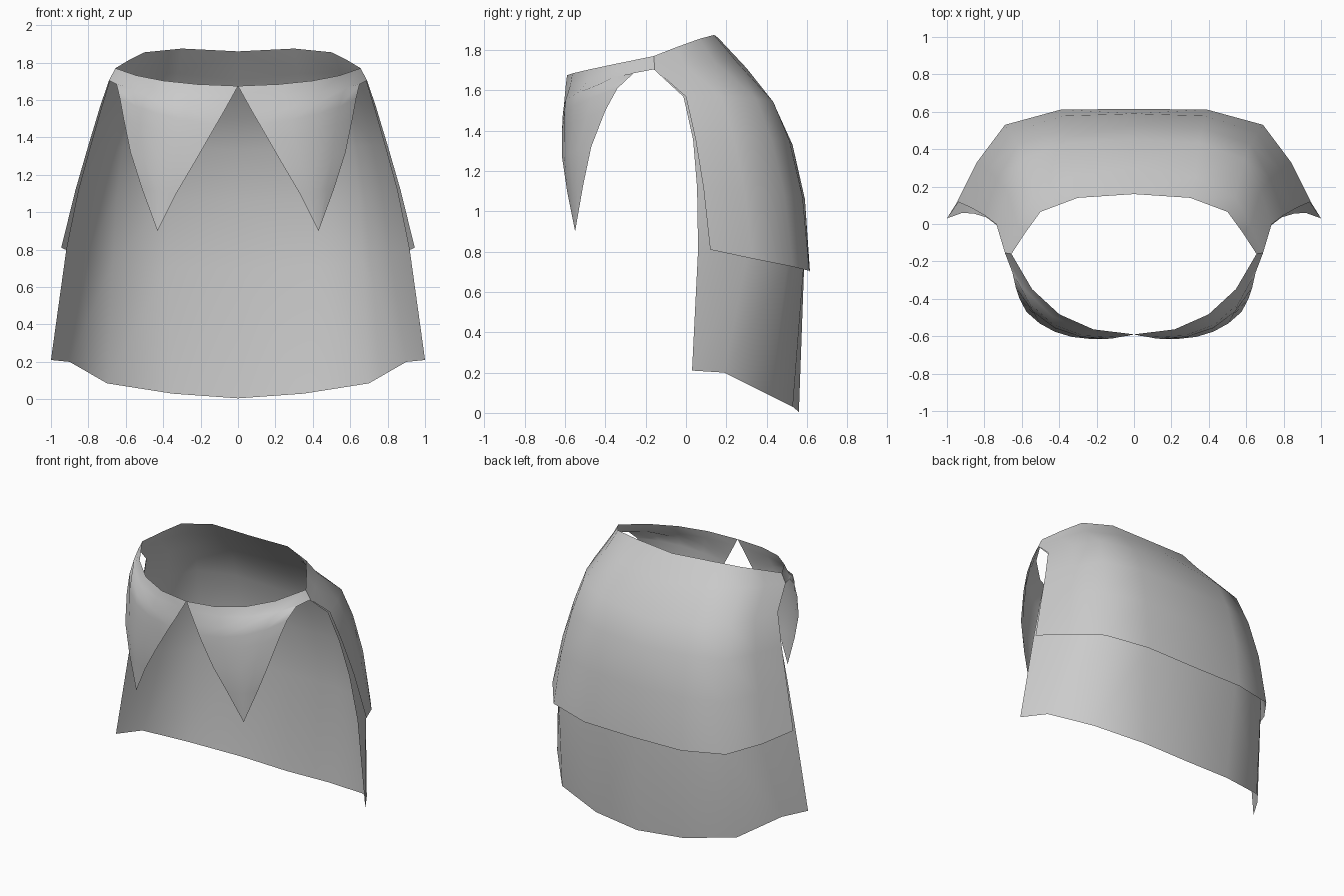
import bpy
from mathutils import Vector

if "Cube" in bpy.data.objects:
    bpy.data.objects.remove(bpy.data.objects["Cube"])

cloth = bpy.data.materials.new("light grey cloth")
cloth.diffuse_color = (0.6, 0.6, 0.6, 1)
cloth.use_nodes = True
cloth.node_tree.nodes["Principled BSDF"].inputs["Base Color"].default_value = cloth.diffuse_color


def sheet(name, rows):
    """Skin rows of points, mirror the half across x and shade it smooth."""
    n = len(rows[0])
    verts = [p for row in rows for p in row]
    faces = [(r * n + c, r * n + c + 1, (r + 1) * n + c + 1, (r + 1) * n + c)
             for r in range(len(rows) - 1) for c in range(n - 1)]
    mesh = bpy.data.meshes.new(name)
    mesh.from_pydata(verts, [], faces)
    mesh.materials.append(cloth)
    ob = bpy.data.objects.new(name, mesh)
    bpy.context.collection.objects.link(ob)
    mod = ob.modifiers.new("mirror", 'MIRROR')
    mod.merge_threshold = 0.002
    weld = ob.modifiers.new("weld", 'WELD')
    weld.merge_threshold = 0.0005
    for o in bpy.context.selected_objects:
        o.select_set(False)
    ob.select_set(True)
    bpy.context.view_layer.objects.active = ob
    bpy.ops.object.shade_smooth_by_angle(angle=1.0)
    return ob


def lerp(a, b, t):
    return a + (b - a) * t


# Neckline and hems, from the centre back round to the arm opening
neck = [(0, .16, 1.86), (.30, .14, 1.875), (.5, .065, 1.855), (.58, -.045, 1.815), (.655, -.16, 1.77)]
short_hem = [(0, .615, .70), (.39, .612, .705), (.69, .53, .725), (.84, .33, .765), (.945, .12, .81)]
long_hem = [(0, .56, .005), (.35, .53, .03), (.7, .42, .085), (.9, .19, .20), (1.0, .03, .21)]

# Shoulder curve: share of the way (x, y, z) from neck to hem, at centre back and at the arm
back_curve = [(0, 0, 0), (.31, .31, .13), (.64, .64, .31), (.81, .81, .457), (.945, .945, .69), (1, 1, 1)]
arm_curve = [(0, 0, 0), (.12, .02, .068), (.28, .57, .21), (.5, .74, .43), (.74, .88, .68), (1, 1, 1)]

upper = []
for b, a in zip(back_curve, arm_curve):
    row = []
    for c in range(5):
        share = [lerp(b[k], a[k], c / 4) for k in range(3)]
        row.append(Vector([lerp(neck[c][k], short_hem[c][k], share[k]) for k in range(3)]))
    upper.append(row)
sheet("upper_cape", upper)

# Long cape hangs just inside the short one
lower = []
for r, row in enumerate(upper):
    inset = (0, .006, .012, .015, .018, .03)[r]
    new = []
    for c, p in enumerate(row):
        q = p - Vector((p.x * inset, inset, 0))
        if c == 4 and r > 2:
            q.y = (.035, .055, .06)[r - 3]
        new.append(q)
    lower.append(new)
lower.append([Vector(p) for p in long_hem])
sheet("long_cape", lower)

# Front collar flap: inner edge, arm edge and outward bulge of each row
flap = [((0, -.59, 1.675), (.655, -.16, 1.77), .13),
        ((.03, -.597, 1.62), (.69, -.155, 1.705), .14),
        ((.08, -.605, 1.53), (.65, -.26, 1.685), .125),
        ((.115, -.612, 1.47), (.632, -.34, 1.61), .095),
        ((.155, -.615, 1.40), (.612, -.40, 1.50), .065),
        ((.23, -.615, 1.27), (.575, -.47, 1.32), .04),
        ((.33, -.59, 1.10), (.515, -.51, 1.13), .015),
        ((.43, -.55, .90), (.431, -.55, .90), 0)]
out = Vector((.55, -.83, -.15))
rows = []
for inner, arm, bulge in flap:
    row = [Vector(inner).lerp(Vector(arm), s / 4) + out * bulge * s * (4 - s) / 4 for s in range(5)]
    rows.append(row[::-1])
sheet("front_collar", rows)
